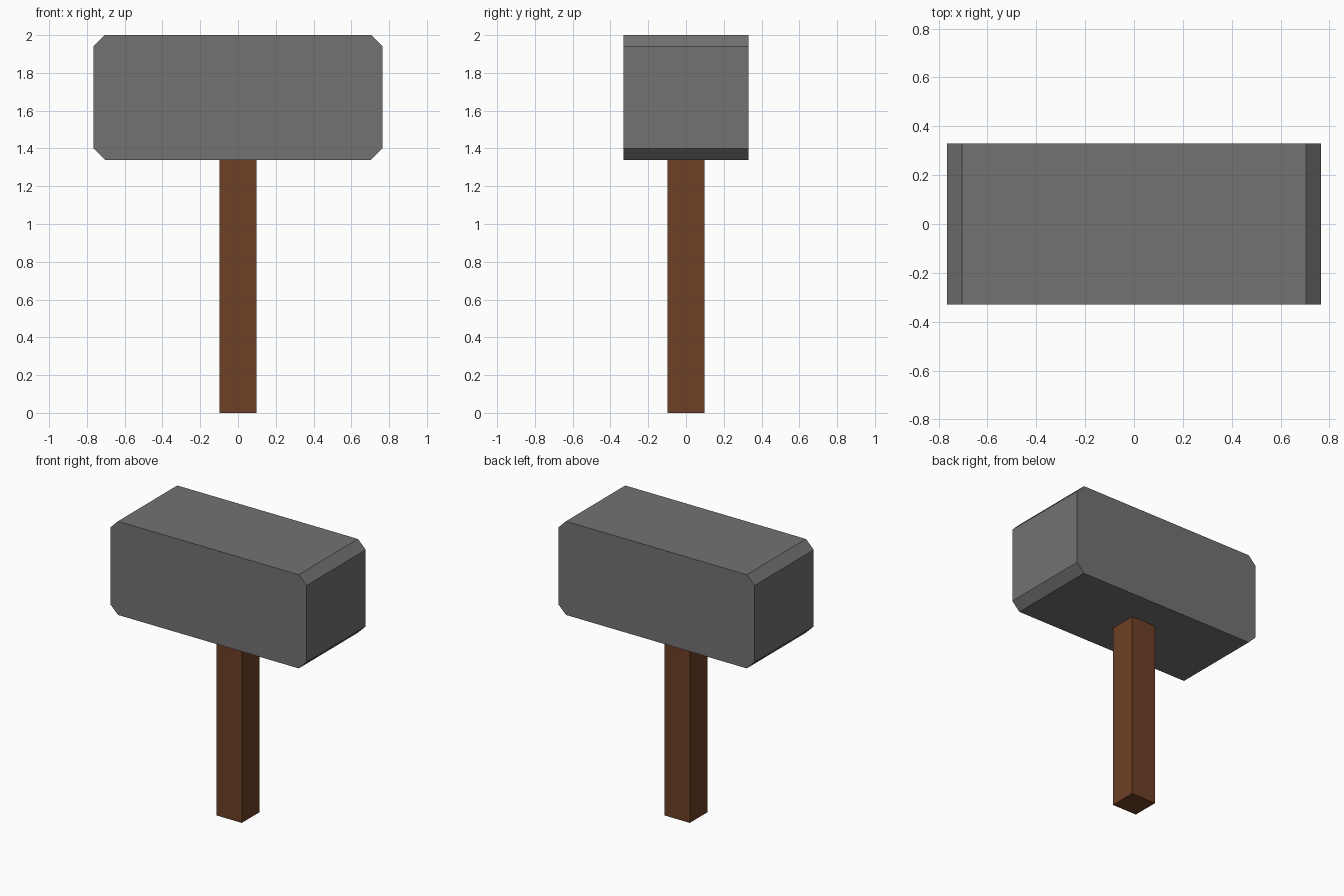
import bpy, bmesh

if "Cube" in bpy.data.objects:
    bpy.data.objects.remove(bpy.data.objects["Cube"])


def material(name, rgb):
    m = bpy.data.materials.new(name)
    m.diffuse_color = (*rgb, 1)
    m.use_nodes = True
    m.node_tree.nodes["Principled BSDF"].inputs["Base Color"].default_value = m.diffuse_color
    return m


def box(name, lo, hi, mat, chamfer=0):
    bm = bmesh.new()
    bmesh.ops.create_cube(bm, size=1)
    for v in bm.verts:
        v.co = [(a + b) / 2 + c * (b - a) for a, b, c in zip(lo, hi, v.co)]
    if chamfer:
        # cut only the end edges that run front to back
        edges = [e for e in bm.edges
                 if abs(e.verts[0].co.y - e.verts[1].co.y) > 0.01]
        bmesh.ops.bevel(bm, geom=edges, offset=chamfer, segments=1,
                        affect='EDGES')
    mesh = bpy.data.meshes.new(name)
    bm.to_mesh(mesh)
    bm.free()
    mesh.materials.append(mat)
    obj = bpy.data.objects.new(name, mesh)
    bpy.context.collection.objects.link(obj)
    return obj


steel = material("grey_metal", (0.17, 0.17, 0.17))
wood = material("brown_wood", (0.155, 0.05, 0.019))

# Square wooden handle
box("handle", (-0.098, -0.098, 0), (0.098, 0.098, 1.345), wood)
# Heavy head with chamfered ends
box("hammer_head", (-0.765, -0.33, 1.34), (0.765, 0.33, 2.0), steel, 0.06)
